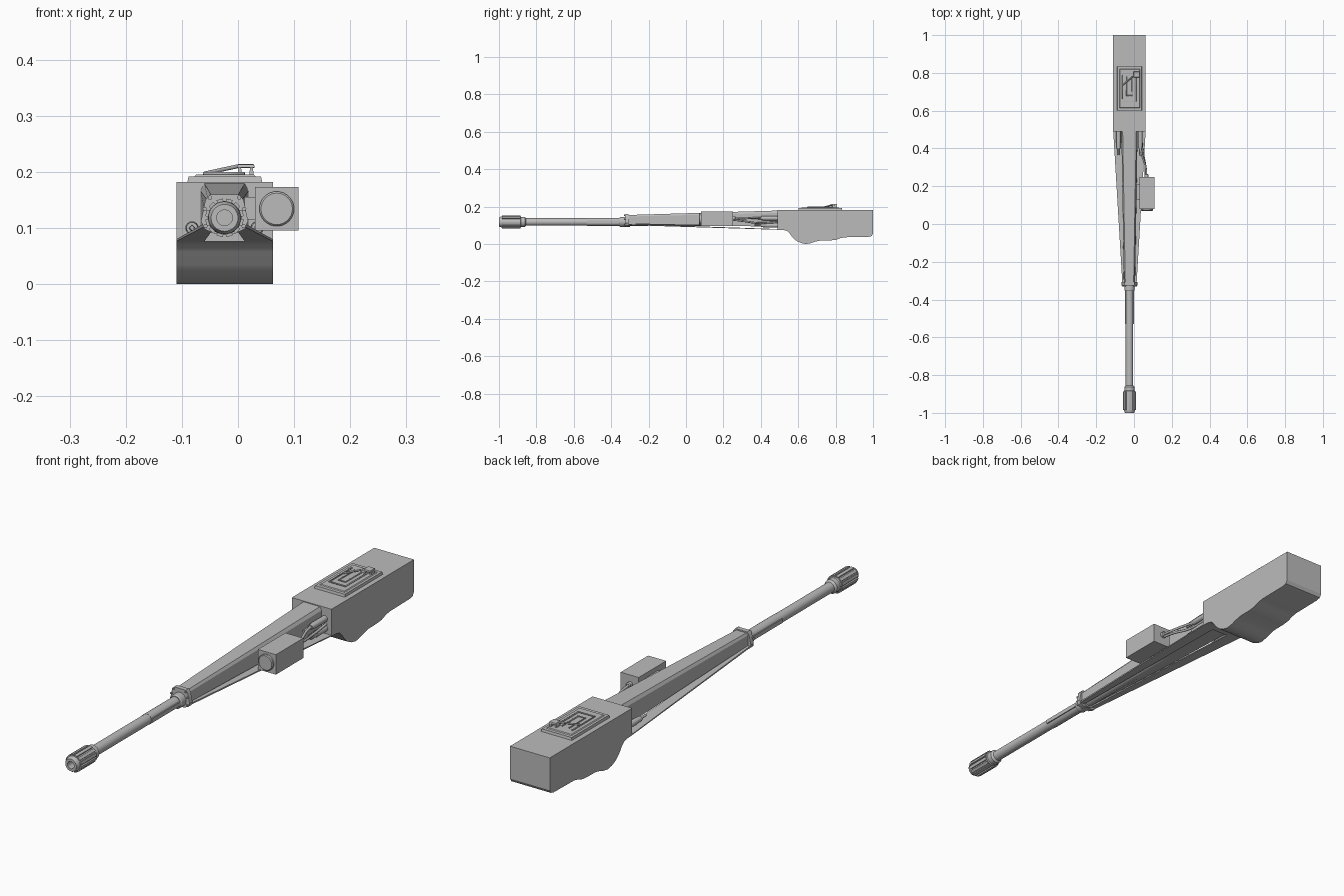
import bpy, bmesh, math
from mathutils import Vector, Matrix

if "Cube" in bpy.data.objects:
    bpy.data.objects.remove(bpy.data.objects["Cube"])

CX, CZ = -0.024, 0.118            # barrel axis
grey = bpy.data.materials.new("gunmetal_grey")
grey.diffuse_color = (0.5, 0.5, 0.5, 1)
grey.use_nodes = True
grey.node_tree.nodes["Principled BSDF"].inputs["Base Color"].default_value = grey.diffuse_color


def finish(name, bm):
    bmesh.ops.recalc_face_normals(bm, faces=bm.faces)
    me = bpy.data.meshes.new(name)
    bm.to_mesh(me)
    bm.free()
    me.materials.append(grey)
    ob = bpy.data.objects.new(name, me)
    bpy.context.collection.objects.link(ob)
    return ob


def loft(name, sections):
    """Closed solid through equal-length rings of 3D points."""
    bm = bmesh.new()
    rings = [[bm.verts.new(p) for p in s] for s in sections]
    n = len(rings[0])
    for a, b in zip(rings, rings[1:]):
        for i in range(n):
            j = (i + 1) % n
            bm.faces.new((a[i], a[j], b[j], b[i]))
    bm.faces.new(rings[0])
    bm.faces.new(rings[-1][::-1])
    return finish(name, bm)


def box(name, x0, x1, y0, y1, z0, z1, inset=0):
    """Box, with an optional narrower top."""
    def ring(z, d):
        return [(x0 + d, y0 + d, z), (x1 - d, y0 + d, z), (x1 - d, y1 - d, z), (x0 + d, y1 - d, z)]
    return loft(name, [ring(z0, 0), ring(z1, inset)])


def lathe(name, profile, x=CX, z=CZ, n=32):
    """Turn (radius, y) points around an axis parallel to y."""
    return loft(name, [[(x + r * math.cos(2 * math.pi * i / n), y,
                         z + r * math.sin(2 * math.pi * i / n)) for i in range(n)]
                       for r, y in profile])


def pipe(name, pts, r, smooth=True):
    cu = bpy.data.curves.new(name, 'CURVE')
    cu.dimensions = '3D'
    cu.bevel_depth, cu.bevel_resolution, cu.use_fill_caps = r, 2, True
    sp = cu.splines.new('BEZIER' if smooth else 'POLY')
    if smooth:
        sp.bezier_points.add(len(pts) - 1)
        for b, p in zip(sp.bezier_points, pts):
            b.co = p
            b.handle_left_type = b.handle_right_type = 'AUTO'
    else:
        sp.points.add(len(pts) - 1)
        for b, p in zip(sp.points, pts):
            b.co = (*p, 1)
    cu.materials.append(grey)
    ob = bpy.data.objects.new(name, cu)
    bpy.context.collection.objects.link(ob)


# Receiver housing with a wavy belly
side = [(0.49, 0.182), (1.0, 0.182), (1.0, 0.055), (0.992, 0.042), (0.975, 0.038),
        (0.85, 0.036), (0.825, 0.031), (0.80, 0.022), (0.77, 0.019), (0.715, 0.018),
        (0.69, 0.012), (0.665, 0.004), (0.64, 0.0), (0.615, 0.005), (0.59, 0.017),
        (0.57, 0.035), (0.553, 0.058), (0.54, 0.07), (0.52, 0.075), (0.49, 0.076)]
loft("receiver_housing", [[(x, y, z) for y, z in side] for x in (-0.11, 0.062)])

# Top hatch, rails and latch
box("hatch_base", -0.09, 0.043, 0.60, 0.835, 0.182, 0.192, 0.002)
box("hatch_panel", -0.078, 0.031, 0.615, 0.82, 0.192, 0.195, 0.003)
pipe("hatch_rail", [(0.01, 0.79, 0.197), (0.01, 0.65, 0.197), (-0.06, 0.65, 0.197),
                    (-0.06, 0.79, 0.197)], 0.003, False)
pipe("hatch_inner_rail", [(-0.01, 0.78, 0.197), (-0.01, 0.68, 0.197), (-0.04, 0.68, 0.197),
                          (-0.04, 0.78, 0.197)], 0.0025, False)
pipe("latch_arm", [(-0.06, 0.735, 0.197), (0.0, 0.785, 0.21), (0.028, 0.795, 0.21)], 0.0035, False)
for i, (x, y) in enumerate([(0.003, 0.79), (0.024, 0.795)]):
    box(f"latch_post_{i}", x - 0.004, x + 0.004, y - 0.012, y + 0.012, 0.193, 0.213, 0.002)
box("latch_cap", -0.002, 0.03, 0.775, 0.808, 0.208, 0.213, 0.002)


# Tapered barrel shroud
def shroud(y, top, edge, side_w, zt, ze, zb):
    half = [(top, zt), (edge, ze), (side_w, zb)]
    return ([(CX + x, y, z) for x, z in half] + [(CX - x, y, z) for x, z in half[::-1]])


loft("barrel_shroud", [shroud(-0.31, 0.022, 0.029, 0.030, 0.155, 0.147, 0.108),
                       shroud(0.495, 0.036, 0.043, 0.043, 0.179, 0.166, 0.092)])

# Lower fairing wings and recoil tubes, on both sides
for s, tag in ((-1, "left"), (1, "right")):
    def wing(y, xi, xo, z0, z1):
        return [(CX + s * x, y, z) for x, z in ((xi, z0), (xo, z0), (xo, z1), (xi, z1))]
    loft(f"lower_wing_{tag}", [wing(-0.31, 0.018, 0.038, 0.101, 0.107),
                               wing(0.495, 0.036, 0.086, 0.076, 0.080)])
    lathe(f"recoil_tube_{tag}", [(0.004, 0.365), (0.005, 0.40), (0.010, 0.40), (0.011, 0.43),
                                 (0.012, 0.43), (0.012, 0.495)], CX + s * 0.058, 0.100, 16)
    # Side plates on the barrel sleeve
    x = CX + s * 0.0205
    box(f"sleeve_plate_{tag}", x - 0.003, x + 0.003, -0.53, -0.34, CZ - 0.008, CZ + 0.008)
lathe("upper_tube", [(0.005, 0.36), (0.006, 0.40), (0.010, 0.40), (0.012, 0.42),
                     (0.012, 0.495)], 0.033, 0.138, 16)

# Barrel and collar
lathe("barrel", [(0.020, -0.88), (0.020, -0.53), (0.021, -0.53), (0.021, 0.495)])
lathe("collar", [(0.024, -0.355), (0.027, -0.35), (0.027, -0.30)])
flange = [(-0.026, 0.160), (0.026, 0.160), (0.034, 0.150), (0.042, 0.112), (0.036, 0.098),
          (0.018, 0.090), (-0.018, 0.090), (-0.036, 0.098), (-0.042, 0.112), (-0.034, 0.150)]
loft("collar_flange", [[(CX + x, y, z) for x, z in flange] for y in (-0.325, -0.307)])
for i, (x, z) in enumerate([(0.026, 0.154), (0.035, 0.134), (0.034, 0.103)]):
    for s in (-1, 1):
        lathe(f"flange_bolt_{i}_{s}", [(0.004, -0.331), (0.004, -0.32)], CX + s * x, z, 6)

# Muzzle brake with open bore and raised ribs
lathe("muzzle_brake", [(0.014, -0.93), (0.014, -1.0), (0.024, -1.0), (0.029, -0.988),
                       (0.030, -0.885), (0.027, -0.882), (0.027, -0.862), (0.020, -0.855)])
bm = bmesh.new()
for i in range(12):
    m = (Matrix.Translation((CX, -0.935, CZ)) @ Matrix.Rotation(math.pi * (i + 0.5) / 6, 4, 'Y')
         @ Matrix.Translation((0.0305, 0, 0)) @ Matrix.Diagonal((0.007, 0.098, 0.0115, 1)))
    bmesh.ops.create_cube(bm, size=1, matrix=m)
finish("muzzle_ribs", bm)

# Sight box with round lens, mount and cables
box("sight_box", 0.030, 0.108, 0.08, 0.25, 0.095, 0.173)
lathe("sight_lens", [(0.028, 0.07), (0.031, 0.073), (0.031, 0.09)], 0.069, 0.134)
box("sight_mount", 0.0, 0.035, 0.13, 0.21, 0.115, 0.155)
lathe("cable_socket", [(0.010, 0.245), (0.010, 0.262), (0.006, 0.265)], 0.066, 0.138, 16)
pipe("upper_cable", [(0.066, 0.25, 0.138), (0.062, 0.30, 0.136), (0.044, 0.36, 0.140),
                     (0.033, 0.41, 0.138)], 0.005)
pipe("lower_cable", [(0.062, 0.25, 0.130), (0.060, 0.31, 0.122), (0.045, 0.39, 0.112),
                     (0.038, 0.495, 0.118)], 0.005)

# Smooth shading with sharp edges kept
for ob in bpy.context.collection.objects:
    ob.select_set(ob.type == 'MESH')
bpy.context.view_layer.objects.active = bpy.data.objects["barrel"]
bpy.ops.object.shade_smooth_by_angle(angle=math.radians(30))
